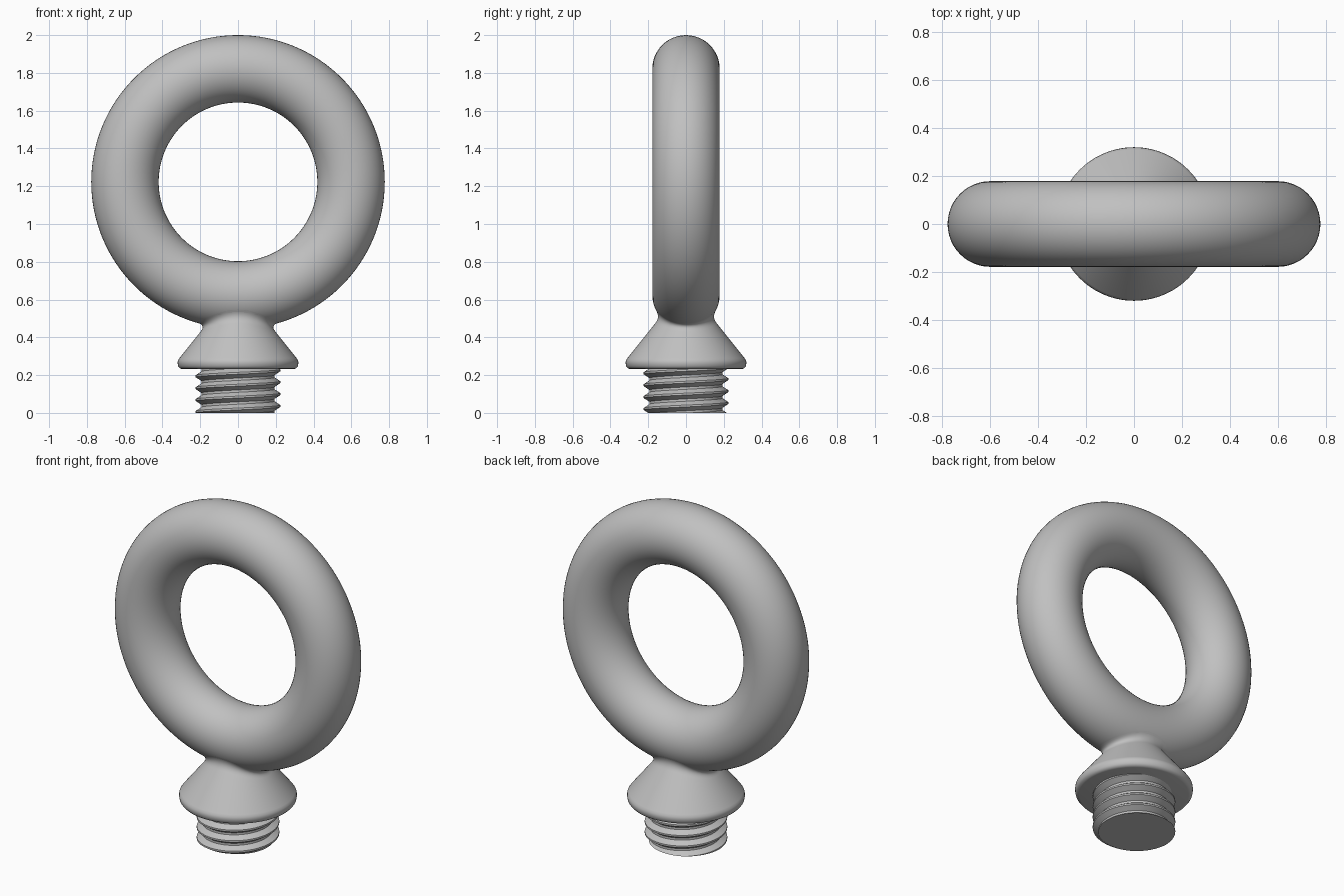
import bpy, bmesh, math
from mathutils import Vector

cube = bpy.data.objects.get("Cube")
if cube:
    bpy.data.objects.remove(cube, do_unlink=True)

STEEL = (0.53, 0.53, 0.53, 1)
steel = bpy.data.materials.new("grey steel")
steel.use_nodes = True
steel.diffuse_color = STEEL
steel.node_tree.nodes["Principled BSDF"].inputs["Base Color"].default_value = STEEL

RING_Z, RING_R, TUBE = 1.223, 0.5985, 0.1785
SEGS = 96
TAU = math.tau


def finish(obj, angle=35):
    """Give the part its material and shading."""
    obj.data.materials.clear()
    obj.data.materials.append(steel)
    bpy.ops.object.select_all(action="DESELECT")
    obj.select_set(True)
    bpy.context.view_layer.objects.active = obj
    bpy.ops.object.shade_smooth_by_angle(angle=math.radians(angle))


def grid_part(name, columns, angle=35, fill=False):
    """Skin a closed loop of point columns."""
    bm = bmesh.new()
    cols = [[bm.verts.new(p) for p in col] for col in columns]
    for a, b in zip(cols, cols[1:]):
        for i in range(len(a) - 1):
            bm.faces.new((a[i], b[i], b[i + 1], a[i + 1]))
    bmesh.ops.remove_doubles(bm, verts=bm.verts, dist=0.0002)
    if fill:
        bmesh.ops.holes_fill(bm, edges=[e for e in bm.edges if e.is_boundary])
    bmesh.ops.recalc_face_normals(bm, faces=bm.faces)
    mesh = bpy.data.meshes.new(name)
    bm.to_mesh(mesh)
    bm.free()
    obj = bpy.data.objects.new(name, mesh)
    bpy.context.collection.objects.link(obj)
    finish(obj, angle)


def around(r, z, a):
    return Vector((r * math.cos(a), r * math.sin(a), z))


angles = [TAU * i / SEGS for i in range(SEGS + 1)]

# Lifting ring
bpy.ops.mesh.primitive_torus_add(major_radius=RING_R, minor_radius=TUBE,
                                 major_segments=128, minor_segments=48,
                                 location=(0, 0, RING_Z),
                                 rotation=(math.pi / 2, 0, 0))
ring = bpy.context.object
ring.name = "ring"
finish(ring)

# Conical collar with a rounded rim, blended into the underside of the ring
RIM = [(0.0, 0.232), (0.295, 0.232), (0.308, 0.236), (0.317, 0.247),
       (0.32, 0.265), (0.318, 0.278), (0.31, 0.29)]
BLEND = 0.045


def cone_z(r):
    return 0.29 + (0.31 - r) * 1.25


def ring_z(r, a):
    x, y = r * math.cos(a), r * math.sin(a)
    reach = RING_R + math.sqrt(max(TUBE ** 2 - y * y, 0))
    return RING_Z - math.sqrt(reach ** 2 - x * x)


def collar_column(a):
    r = 0.25
    while cone_z(r) < ring_z(r, a):
        r -= 0.0005
    meet = Vector((r, cone_z(r)))
    start = meet + Vector((0.8, -1)).normalized() * BLEND
    end = meet.copy()
    while (end - meet).length < BLEND:
        r += 0.0005
        end = Vector((r, ring_z(r, a)))
    curve = [start.lerp(meet, t).lerp(meet.lerp(end, t), t)
             for t in (i / 8 for i in range(9))]
    return [around(p[0], p[1], a) for p in RIM + curve]


grid_part("collar", [collar_column(a) for a in angles], angle=50)

# Threaded shank: helical crests and roots trimmed flat at both ends
PITCH, CREST, ROOT, TOP = 0.063, 0.224, 0.193, 0.24
STEPS = [(0.0, CREST), (0.16, CREST), (0.48, ROOT), (0.68, ROOT), (1.0, CREST)]


def thread_radius(phase):
    phase %= 1
    for (p, r), (q, s) in zip(STEPS, STEPS[1:]):
        if phase <= q:
            return r + (s - r) * (phase - p) / (q - p)


def thread_column(a):
    column = []
    for turn in range(-2, 5):
        for phase, _ in STEPS[:-1]:
            lead = PITCH * (a / TAU + 0.5)
            z = min(max(PITCH * (turn + phase) + lead, 0), TOP)
            column.append(around(thread_radius((z - lead) / PITCH + 1e-6), z, a))
    return column


grid_part("threaded_shank", [thread_column(a) for a in angles], angle=25, fill=True)
